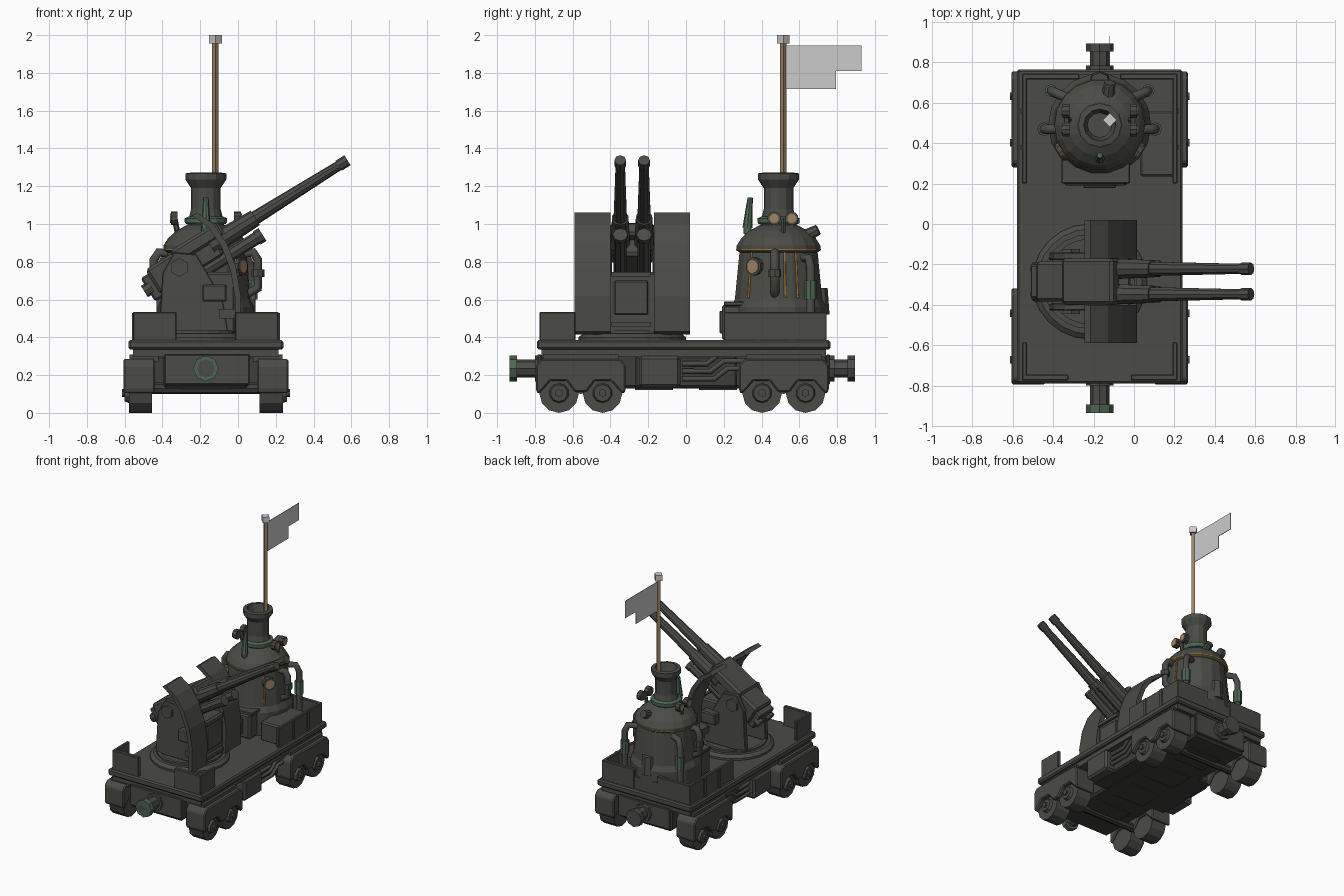
import bpy, bmesh, math
from mathutils import Vector, Matrix

if "Cube" in bpy.data.objects:
    bpy.data.objects.remove(bpy.data.objects["Cube"])

CX = -0.17   # centre line of the wagon


def material(name, rgb):
    m = bpy.data.materials.new(name)
    m.diffuse_color = (*rgb, 1)
    m.use_nodes = True
    m.node_tree.nodes["Principled BSDF"].inputs["Base Color"].default_value = m.diffuse_color
    return m


IRON = material("dark_iron", (0.070, 0.072, 0.062))
UNDER = material("darker_iron", (0.048, 0.049, 0.043))
GREEN = material("green_patina", (0.075, 0.135, 0.085))
GOLD = material("brass_glass", (0.36, 0.23, 0.12))
ORANGE = material("orange_glow", (0.36, 0.17, 0.035))
WOOD = material("brown_wood", (0.34, 0.22, 0.12))
CLOTH = material("pale_grey", (0.60, 0.60, 0.60))


def finish(name, bm, mat, bevel=0, smooth=False):
    bmesh.ops.recalc_face_normals(bm, faces=bm.faces)
    me = bpy.data.meshes.new(name)
    bm.to_mesh(me)
    bm.free()
    me.materials.append(mat)
    ob = bpy.data.objects.new(name, me)
    bpy.context.collection.objects.link(ob)
    if bevel:
        b = ob.modifiers.new("bevel", 'BEVEL')
        b.width, b.segments = bevel, 1
    return ob


def box(name, x, y, z, mat=IRON, bevel=0.0, rot=None):
    """Box from (min, max) ranges; rot = matrix applied after."""
    bm = bmesh.new()
    bmesh.ops.create_cube(bm, size=1)
    for v in bm.verts:
        v.co = Vector([(r[0] + r[1]) / 2 + c * (r[1] - r[0]) for r, c in zip((x, y, z), v.co)])
    if rot:
        bm.transform(rot)
    return finish(name, bm, mat, bevel)


def cyl(name, a, b, r1, r2=None, n=12, mat=IRON):
    """Cylinder or cone from point a to point b."""
    a, b = Vector(a), Vector(b)
    bm = bmesh.new()
    bmesh.ops.create_cone(bm, cap_ends=True, segments=n, radius1=r1,
                          radius2=r1 if r2 is None else r2, depth=(b - a).length)
    q = (b - a).to_track_quat('Z', 'Y').to_matrix().to_4x4()
    bm.transform(Matrix.Translation((a + b) / 2) @ q)
    return finish(name, bm, mat)


def lathe(name, profile, cx, cy, n=16, mat=IRON):
    bm = bmesh.new()
    rings = [[bm.verts.new((cx + r * math.cos(2 * math.pi * i / n),
                            cy + r * math.sin(2 * math.pi * i / n), z)) for i in range(n)]
             for r, z in profile]
    for lo, hi in zip(rings, rings[1:]):
        for i in range(n):
            j = (i + 1) % n
            bm.faces.new((lo[i], lo[j], hi[j], hi[i]))
    bm.faces.new(rings[0])
    bm.faces.new(rings[-1])
    return finish(name, bm, mat)


def prism(name, pts, axis, lo, hi, mat=IRON, bevel=0):
    """Outline extruded along x (pts are y,z) or y (pts are x,z)."""
    bm = bmesh.new()
    put = (lambda p, t: (t, p[0], p[1])) if axis == 'x' else (lambda p, t: (p[0], t, p[1]))
    f = bm.faces.new([bm.verts.new(put(p, lo)) for p in pts])
    g = bmesh.ops.extrude_face_region(bm, geom=[f])
    d = Vector(put((0, 0), hi - lo))
    bmesh.ops.translate(bm, vec=d, verts=[v for v in g['geom'] if isinstance(v, bmesh.types.BMVert)])
    return finish(name, bm, mat, bevel)


def tube(name, pts, r, mat=IRON):
    cu = bpy.data.curves.new(name, 'CURVE')
    cu.dimensions, cu.bevel_depth, cu.bevel_resolution, cu.use_fill_caps = '3D', r, 2, True
    sp = cu.splines.new('POLY')
    sp.points.add(len(pts) - 1)
    for p, c in zip(sp.points, pts):
        p.co = (*c, 1)
    cu.materials.append(mat)
    ob = bpy.data.objects.new(name, cu)
    bpy.context.collection.objects.link(ob)


# --- wagon hull ---
box("deck", (CX - .41, CX + .41), (-.79, .765), (.335, .385), bevel=.01)
box("deck_underside", (CX - .385, CX + .385), (-.765, .74), (.295, .335))
box("hull", (CX - .225, CX + .225), (-.775, .75), (.13, .31), UNDER, .015)
box("hull_middle", (CX - .33, CX + .33), (-.27, .27), (.135, .30), UNDER, .01)
for y in (-.5, -.17, .17, .5):
    box("belly_panel", (CX - .13, CX + .13), (y - .1, y + .1), (.122, .132), UNDER)
for y0, y1 in ((-.785, -.765), (.745, .762)):
    box("end_plate", (CX - .22, CX + .23), (y0, y1), (.15, .31), bevel=.005)

# --- bogies, wheels, side boxes, side pipes and wall plates on both sides ---
for s in (-1, 1):
    X = lambda d: CX + s * d
    R = lambda a, b: tuple(sorted((X(a), X(b))))
    for yc in (-.557, .518):
        cover = [(-.225, .10), (-.195, .13), (-.16, .17), (-.075, .17), (-.03, .11), (.03, .11),
                 (.075, .17), (.16, .17), (.195, .13), (.225, .10), (.238, .12), (.238, .25),
                 (.21, .285), (-.21, .285), (-.238, .25), (-.238, .12)]
        prism("bogie_cover", [(yc + a, b) for a, b in cover], 'x', *R(.27, .437), bevel=.008)
        box("bogie_top_rail", R(.25, .405), (yc - .2, yc + .2), (.27, .31))
        for dy in (-.115, .115):
            y = yc + dy
            cyl("wheel", (X(.285), y, .105), (X(.408), y, .105), .105, n=12)
            cyl("wheel_hub", (X(.40), y, .105), (X(.43), y, .105), .055, .045, n=10)
            cyl("axle_bolt", (X(.42), y, .105), (X(.445), y, .105), .022, n=6)
        cyl("axle", (CX, yc, .13), (X(.3), yc, .13), .03, n=8, mat=UNDER)
    box("side_locker", R(.31, .405), (-.25, -.03), (.135, .30), bevel=.015)
    for k in (0, 1, 2):
        tube("side_pipe", [(X(.36), -.02, .18 + .04 * k), (X(.36), .15 - .02 * k, .18 + .04 * k),
                           (X(.36), .22 - .02 * k, .235 + .04 * k), (X(.36), .32, .235 + .04 * k)], .014)
    # corner walls
    box("front_wall", R(.155, .385), (-.775, -.745), (.38, .535), bevel=.005)
    box("front_side_wall", R(.36, .385), (-.775, -.585), (.38, .535), bevel=.005)
    box("rear_wall", R(.10, .385), (.715, .745), (.38, .535), bevel=.005)
    box("rear_side_wall", R(.36, .385), (.2, .745), (.38, .535), bevel=.005)
    for y in (.38, .56):
        box("wall_rib", R(.38, .392), (y - .012, y + .012), (.38, .53))
box("rear_wall_middle", (CX - .11, CX + .11), (.715, .74), (.38, .48))
box("coal_box", (.03, .2), (.235, .56), (.38, .53), bevel=.01)

# --- buffers ---
for s, y0, end, col in ((-1, -.77, -.935, GREEN), (1, .755, .895, IRON)):
    cyl("buffer_collar", (CX, y0, .235), (CX, y0 + s * .03, .235), .068, n=8)
    cyl("buffer_shaft", (CX, y0, .235), (CX, end, .235), .048, n=8)
    cyl("buffer_head", (CX, end - s * .04, .235), (CX, end, .235), .068, n=8, mat=col)

# --- gun mount ---
GX, GY = -.22, -.285
lathe("turntable", [(.285, .38), (.285, .40), (.26, .42), (.01, .42)], GX, GY, 24)
lathe("turntable_ring", [(.235, .42), (.235, .435), (.21, .435), (.21, .42)], GX, GY, 24)
side = [(-.42, .42), (-.05, .42), (-.08, .6), (-.22, .84), (-.34, .85), (-.40, .74)]
for s in (-1, 1):
    y = GY + s * .125
    prism("gun_cheek", side, 'y', y - .018, y + .018, bevel=.005)
    cyl("gun_pivot", (-.31, y, .77), (-.31, y + s * .035, .77), .05, n=6)
    box("ammo_box", (-.19, -.06), tuple(sorted((y, y + s * .07))), (.59, .68), bevel=.008)
    box("shield_bracket", (-.1, 0), tuple(sorted((y, y + s * .1))), (.5, .55))
    # curved shield plate
    outer = [(-.215, 1.06), (-.13, 1.0), (-.06, .90), (-.01, .77), (.015, .62), (.01, .43)]
    inner = [(x - .03, z - .015) for x, z in reversed(outer)]
    prism("shield", outer + inner, 'y', GY + s * .115, GY + s * .305)
box("mount_box", (-.2, -.015), (GY - .14, GY + .13), (.42, .745), bevel=.012)
box("mount_panel", (-.02, .0), (GY - .095, GY + .085), (.52, .7), bevel=.006)
for z in (.47, .735):
    box("mount_strip", (-.02, .005), (GY - .11, GY + .1), (z - .012, z + .012))

# --- twin gun, tilted about its pivot ---
TILT = Matrix.Translation((-.31, GY, .77)) @ Matrix.Rotation(math.radians(-32), 4, 'Y')
P = lambda x, y, z: TILT @ Vector((x, y, z))
box("gun_body", (-.16, .24), (-.10, .10), (-.07, .085), bevel=.015, rot=TILT)
box("gun_breech", (-.205, -.14), (-.085, .085), (-.085, .06), bevel=.01, rot=TILT)
box("gun_cover", (.0, .3), (-.115, .115), (.02, .10), bevel=.015, rot=TILT)
for s in (-1, 1):
    y = s * .063
    cyl("barrel_sleeve", P(.2, y, .01), P(.48, y, .01), .055, .045, n=10)
    cyl("barrel", P(.46, y, .01), P(1.01, y, .01), .037, .026, n=10)
    cyl("muzzle", P(1.0, y, .01), P(1.055, y, .01), .031, n=8)
    cyl("recoil_cylinder", P(.1, y, -.085), P(.46, y, -.085), .034, n=8)
    cyl("recoil_cap", P(.43, y, -.085), P(.465, y, -.085), .04, n=8)
    cyl("breech_plug", P(-.225, y, -.01), P(-.18, y, -.01), .035, n=8)

# --- boiler ---
BX, BY = CX, .49
lathe("boiler", [(.255, .38), (.255, .56), (.235, .60), (.21, .85), (.225, .86), (.225, .885),
                 (.20, .925), (.155, .965), (.10, .995)], BX, BY, 18)
lathe("boiler_glow_band", [(.213, .853), (.228, .861), (.228, .868), (.21, .868)], BX, BY, 18, ORANGE)
lathe("chimney", [(.10, .98), (.088, 1.04), (.078, 1.08), (.078, 1.19), (.108, 1.235), (.108, 1.268),
                  (.08, 1.272), (.06, 1.2), (.06, 1.1)], BX, BY, 12)
lathe("chimney_collar", [(.105, 1.0), (.112, 1.01), (.112, 1.03), (.09, 1.04)], BX, BY, 12, GREEN)
box("firebox", (-.35, -.03), (.19, .45), (.38, .575), bevel=.015)
box("firebox_door", (-.25, -.09), (.178, .195), (.42, .54), bevel=.005)
box("firebox_ledge", (-.36, -.02), (.2, .32), (.565, .59), bevel=.005)
cyl("rear_tank", (BX, .70, .52), (BX, .70, .66), .06, .05, n=8)
cyl("dome_valve", (BX + .04, .62, .93), (BX + .05, .70, .97), .035, .028, n=8)
for a in (-.75, .15, .45):
    d = Vector((math.cos(a), math.sin(a), 0))
    c = Vector((BX, BY, 0))
    tube("glow_seam", [c + d * .234 + Vector((0, 0, .61)), c + d * .21 + Vector((0, 0, .85))], .006, ORANGE)

# portholes
for a in (-.6, math.pi + .6):
    d = Vector((math.cos(a), math.sin(a), 0))
    c = Vector((BX, BY, .775))
    cyl("porthole_rim", c + d * .19, c + d * .238, .048, n=10)
    cyl("porthole_glass", c + d * .2, c + d * .243, .036, n=10, mat=GOLD)

# gauges and pipes on both flanks
for s in (-1, 1):
    X = lambda d: CX + s * d
    cyl("gauge_stalk", (X(.15), .515, .95), (X(.165), .515, 1.03), .015, n=6)
    for y in (.467, .56):
        cyl("gauge", (X(.15), y, 1.03), (X(.185), y, 1.03), .036, n=10)
        cyl("gauge_glass", (X(.18), y, 1.03), (X(.19), y, 1.03), .025, n=10, mat=GOLD)
    box("gauge_bar", tuple(sorted((X(.155), X(.175)))), (.467, .56), (1.02, 1.04))
    tube("boiler_pipe", [(X(.18), .47, .84), (X(.25), .47, .85), (X(.275), .47, .81),
                         (X(.275), .47, .66), (X(.2), .47, .62)], .024)
    tube("back_pipe", [(X(.15), .62, .82), (X(.22), .65, .82), (X(.24), .66, .77),
                       (X(.24), .66, .40)], .024, IRON)
    cyl("pipe_joint", (X(.24), .66, .60), (X(.24), .66, .70), .032, n=8, mat=GREEN)
    cyl("pipe_flange", (X(.275), .47, .72), (X(.275), .47, .76), .034, n=8)

# whistle on the front of the dome
tube("whistle_pipe", [(BX, .36, .92), (BX, .325, .96), (BX, .325, 1.0)], .022, GREEN)
cyl("whistle", (BX, .325, .98), (BX, .34, 1.14), .026, .014, n=8, mat=GREEN)

# --- flag ---
FX, FY = -.12, .515
cyl("flag_pole", (FX, FY, 1.1), (FX, FY, 1.96), .017, n=4, mat=WOOD)
cyl("pole_cap", (FX, FY, 1.955), (FX, FY, 2.0), .034, n=4, mat=CLOTH)
prism("flag", [(.525, 1.715), (.795, 1.715), (.795, 1.81), (.93, 1.81), (.93, 1.945), (.525, 1.945)],
      'x', FX - .002, FX + .002, CLOTH)
